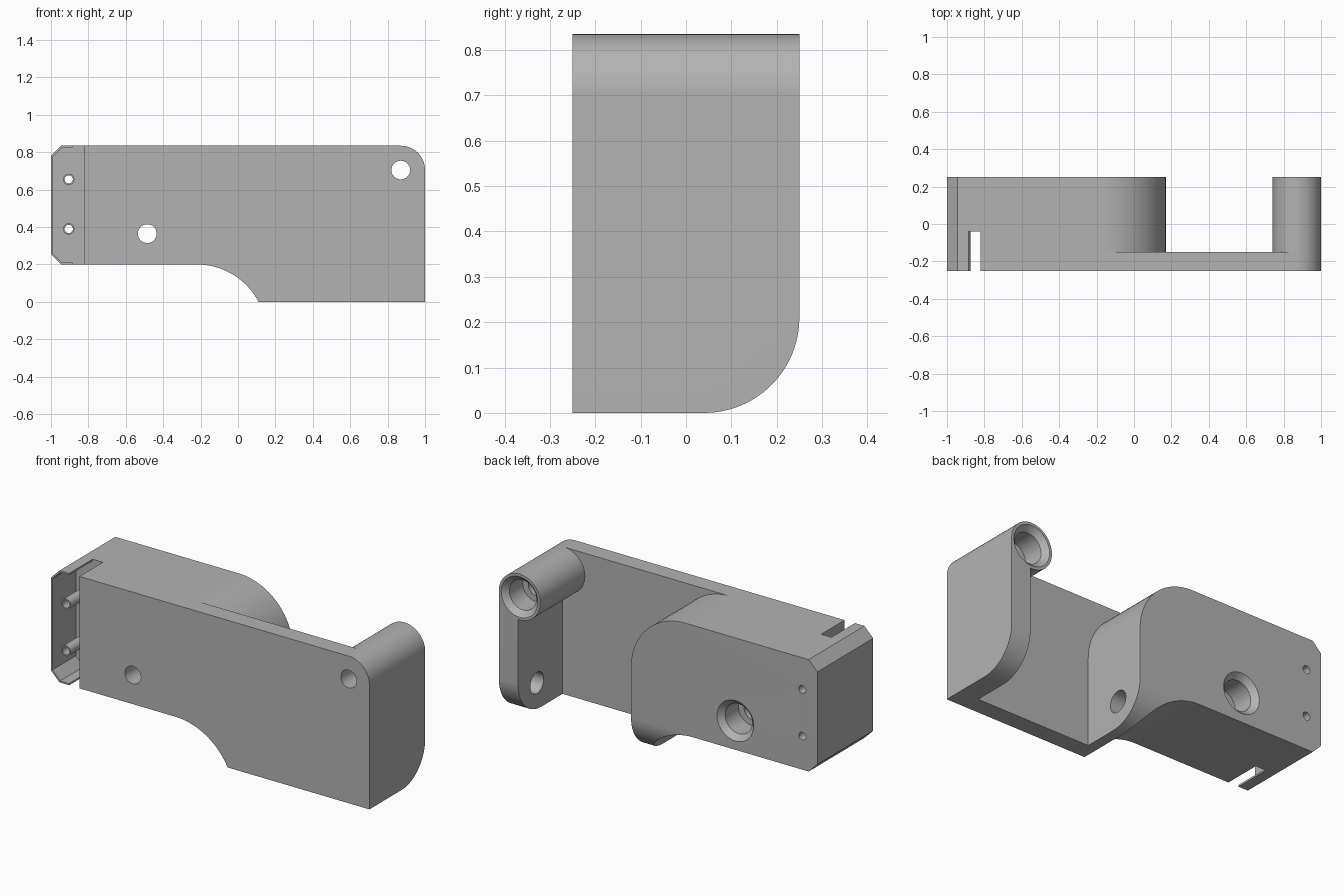
import bpy, bmesh
from math import sin, cos, pi, radians
from mathutils import Matrix, Vector

if "Cube" in bpy.data.objects:
    bpy.data.objects.remove(bpy.data.objects["Cube"], do_unlink=True)

W, H = 0.25, 0.835            # half depth, height
BOSS = (0.87, 0.705, 0.13)    # corner boss x, z, radius
SCREWS = [(-0.485, 0.365), BOSS[:2]]
PINS = [(-0.905, 0.655), (-0.905, 0.39)]


def arc(cx, cz, r, a0, a1, n=24):
    steps = [radians(a0 + (a1 - a0) * i / n) for i in range(n + 1)]
    return [(cx + r * cos(a), cz + r * sin(a)) for a in steps]


def finish(bm, name):
    bmesh.ops.recalc_face_normals(bm, faces=bm.faces)
    me = bpy.data.meshes.new(name)
    bm.to_mesh(me)
    bm.free()
    ob = bpy.data.objects.new(name, me)
    bpy.context.collection.objects.link(ob)
    return ob


def prism(name, outline, lo, hi, axis="y"):
    """Extrude an outline along y (outline is x, z) or along x (outline is y, z)."""
    bm = bmesh.new()
    place = (lambda p: (p[0], lo, p[1])) if axis == "y" else (lambda p: (lo, p[0], p[1]))
    face = bm.faces.new([bm.verts.new(place(p)) for p in outline])
    new = bmesh.ops.extrude_face_region(bm, geom=[face])["geom"]
    step = Vector((0, hi - lo, 0) if axis == "y" else (hi - lo, 0, 0))
    bmesh.ops.translate(bm, vec=step, verts=[v for v in new if isinstance(v, bmesh.types.BMVert)])
    return finish(bm, name)


def rod(name, centre, lo, hi, r1, r2=None, axis="y"):
    """Cylinder or cone along y (centre is x, z) or along x (centre is y, z)."""
    bm = bmesh.new()
    bmesh.ops.create_cone(bm, cap_ends=True, segments=48, radius1=r1,
                          radius2=r1 if r2 is None else r2, depth=hi - lo)
    mid = (lo + hi) / 2
    if axis == "y":
        turn, pos = Matrix.Rotation(-pi / 2, 4, "X"), (centre[0], mid, centre[1])
    else:
        turn, pos = Matrix.Rotation(pi / 2, 4, "Y"), (mid, centre[0], centre[1])
    bm.transform(Matrix.Translation(pos) @ turn)
    return finish(bm, name)


def combine(body, tool, operation="DIFFERENCE"):
    mod = body.modifiers.new("combine", "BOOLEAN")
    mod.operation, mod.solver, mod.object = operation, "EXACT", tool
    bpy.context.view_layer.objects.active = body
    bpy.ops.object.modifier_apply(modifier=mod.name)
    bpy.data.objects.remove(tool, do_unlink=True)


# Full-depth body with chamfered end, scooped underside and rounded corner
outline = [(-1, 0.255), (-0.945, 0.2)]
outline += arc(-0.22, -0.172, 0.372, 90, 27.5)[:-1]
outline += [(0.11, 0), (1, 0)] + arc(*BOSS, 0, 90)
outline += [(-0.945, H), (-1, 0.78)]
body = prism("bracket_body", outline, -W, W)

# Open gap behind the front plate, between the block and the boss wall
gap = [(0.17, -0.1)] + arc(-0.17, H - 0.34, 0.34, 0, 90)
gap += [(-0.17, 0.95), (BOSS[0], 0.95)] + arc(*BOSS, 90, 274, 40)
gap += [(0.88, -0.1)]
combine(body, prism("gap_cutter", gap, -0.15, 0.4))

# Rounded lower back edge
side = [(-0.4, -0.1), (0.04, -0.1)] + arc(0.04, 0.21, 0.21, -90, 0)
side += [(0.4, 0.21), (0.4, 1), (-0.4, 1)]
combine(body, prism("edge_limit", side, -1.2, 1.2, "x"), "INTERSECT")

# Thin-walled end pocket and its slot through top and bottom
pocket = [(-0.82, 0.1), (-0.82, 0.95), (-0.885, 0.95), (-0.885, H - 0.01),
          (-0.941, H - 0.01), (-0.99, 0.776), (-0.99, 0.259), (-0.941, 0.21),
          (-0.885, 0.21), (-0.885, 0.1)]
combine(body, prism("pocket_cutter", pocket, -0.4, -0.04))

# Hollow pins in the pocket
for p in PINS:
    combine(body, rod("pin", p, -W, 0.05, 0.03), "UNION")
    combine(body, rod("pin_hole", p, -0.4, 0.4, 0.022))

# Screw holes with a deep counterbore and bevelled rim at the back
for p in SCREWS:
    combine(body, rod("screw_hole", p, -0.4, 0.4, 0.05))
    combine(body, rod("counterbore", p, W - 0.15, 0.4, 0.085))
    combine(body, rod("rim_bevel", p, W - 0.035, W + 0.035, 0.08, 0.15))

# Blind pivot holes facing each other across the gap
for lo, hi in ((0.09, 0.2), (0.85, 0.96)):
    combine(body, rod("pivot_hole", (0.08, 0.15), lo, hi, 0.06, axis="x"))

# Flat grey finish
grey = bpy.data.materials.new("plain_grey")
grey.use_nodes = True
colour = (0.45, 0.45, 0.45, 1)
grey.diffuse_color = colour
grey.node_tree.nodes["Principled BSDF"].inputs["Base Color"].default_value = colour
body.data.materials.clear()
body.data.materials.append(grey)
for poly in body.data.polygons:
    poly.material_index = 0

bpy.ops.object.select_all(action="DESELECT")
body.select_set(True)
bpy.context.view_layer.objects.active = body
bpy.ops.object.shade_smooth_by_angle(angle=radians(25))
